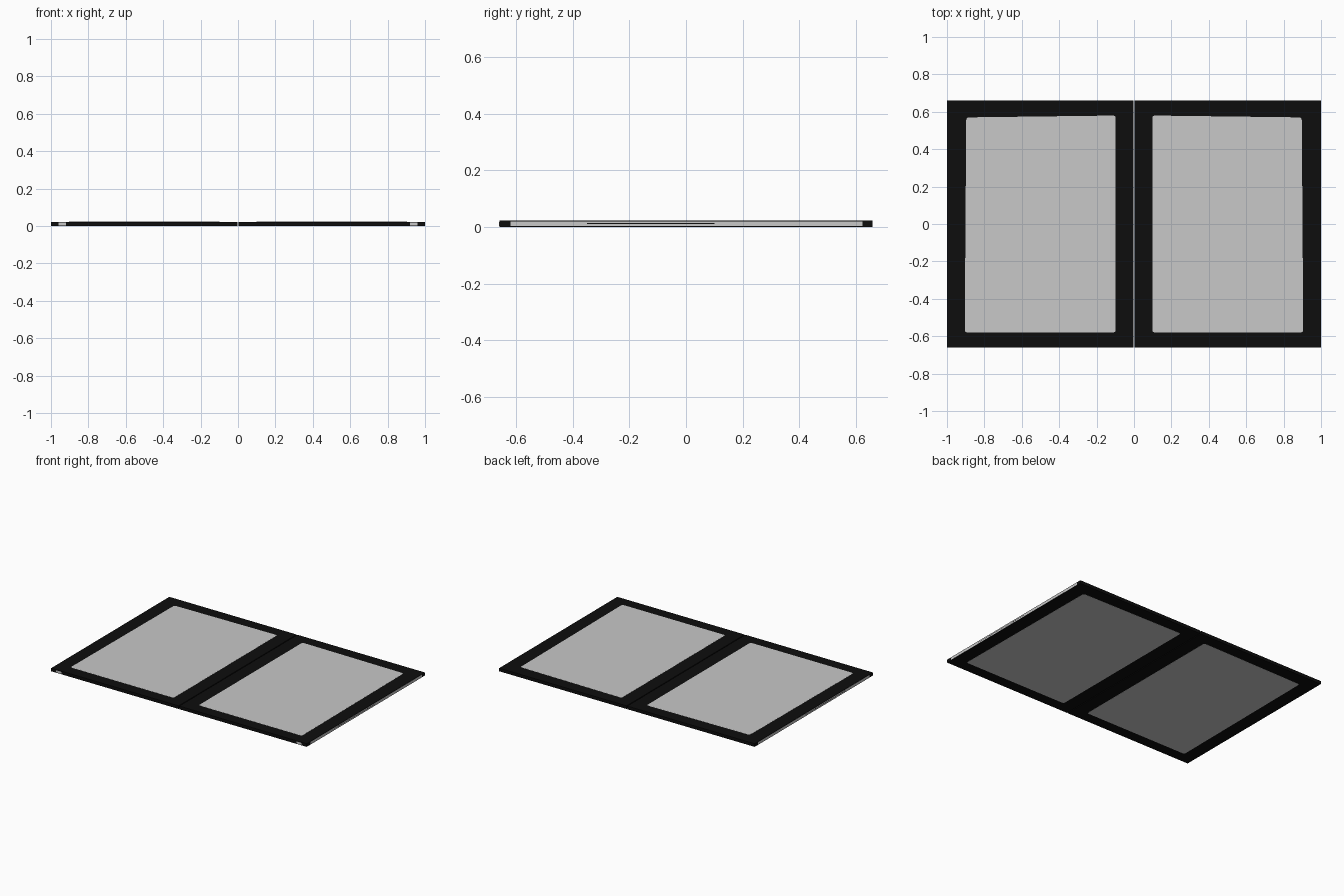
import bpy, bmesh, math
from mathutils import Vector

if "Cube" in bpy.data.objects:
    bpy.data.objects.remove(bpy.data.objects["Cube"])


def material(name, v):
    m = bpy.data.materials.new(name)
    m.diffuse_color = (v, v, v, 1)
    m.use_nodes = True
    m.node_tree.nodes["Principled BSDF"].inputs["Base Color"].default_value = m.diffuse_color
    return m


BLACK = material("black frame", 0.004)
GREY = material("light grey", 0.58)
HALF_Y, TOP, SKIN = 0.66, 0.023, 0.0005


def finish(name, bm, mat):
    bmesh.ops.recalc_face_normals(bm, faces=bm.faces)
    me = bpy.data.meshes.new(name)
    bm.to_mesh(me)
    bm.free()
    me.materials.append(mat)
    bpy.context.collection.objects.link(bpy.data.objects.new(name, me))


def box(name, x0, x1, y0, y1, z0, z1, mat):
    bm = bmesh.new()
    bmesh.ops.create_cube(bm, size=1)
    for v in bm.verts:
        v.co = ((x0 + x1) / 2 + v.co.x * (x1 - x0),
                (y0 + y1) / 2 + v.co.y * (y1 - y0),
                (z0 + z1) / 2 + v.co.z * (z1 - z0))
    finish(name, bm, mat)


def plate(name, corners, r, z0, z1, mat):
    # extruded outline with softly clipped corners
    bm = bmesh.new()
    pts = []
    n = len(corners)
    for i in range(n):
        c = Vector(corners[i])
        a = c + (Vector(corners[i - 1]) - c).normalized() * r
        b = c + (Vector(corners[(i + 1) % n]) - c).normalized() * r
        for t in (0, 0.33, 0.67, 1):
            pts.append(a * (1 - t) ** 2 + c * 2 * t * (1 - t) + b * t * t)
    face = bm.faces.new([bm.verts.new((p.x, p.y, z0)) for p in pts])
    ext = bmesh.ops.extrude_face_region(bm, geom=[face])
    for v in ext["geom"]:
        if isinstance(v, bmesh.types.BMVert):
            v.co.z = z1
    finish(name, bm, mat)


def sided(s, a, b):
    return tuple(sorted((s * a, s * b)))


for s, side in ((-1, "left"), (1, "right")):
    # leaf slab, with a hairline seam at the middle
    box(side + "_leaf", *sided(s, 0.003, 1 - SKIN), -HALF_Y, HALF_Y, SKIN, TOP - SKIN, BLACK)
    # pane painted on both faces
    pane = [(s * 0.098, -0.58), (s * 0.905, -0.58), (s * 0.897, 0.57), (s * 0.098, 0.58)]
    plate(side + "_pane_top", pane, 0.015, TOP - 2 * SKIN, TOP, GREY)
    plate(side + "_pane_bottom", pane, 0.015, 0, 2 * SKIN, GREY)
    # grey edge band, split around a dark hairline
    edge = sided(s, 1 - 2 * SKIN, 1)
    box(side + "_edge_band", *edge, -0.62, 0.625, 0.003, 0.020, GREY)
    box(side + "_edge_line", *sided(s, 1 - SKIN, 1 + SKIN / 4), -0.35, 0.10, 0.011, 0.0135, BLACK)
    # small grey mark on the front edge
    box(side + "_front_mark", *sided(s, 0.92, 0.96), -HALF_Y - SKIN, -HALF_Y + SKIN, 0.003, 0.018, GREY)
